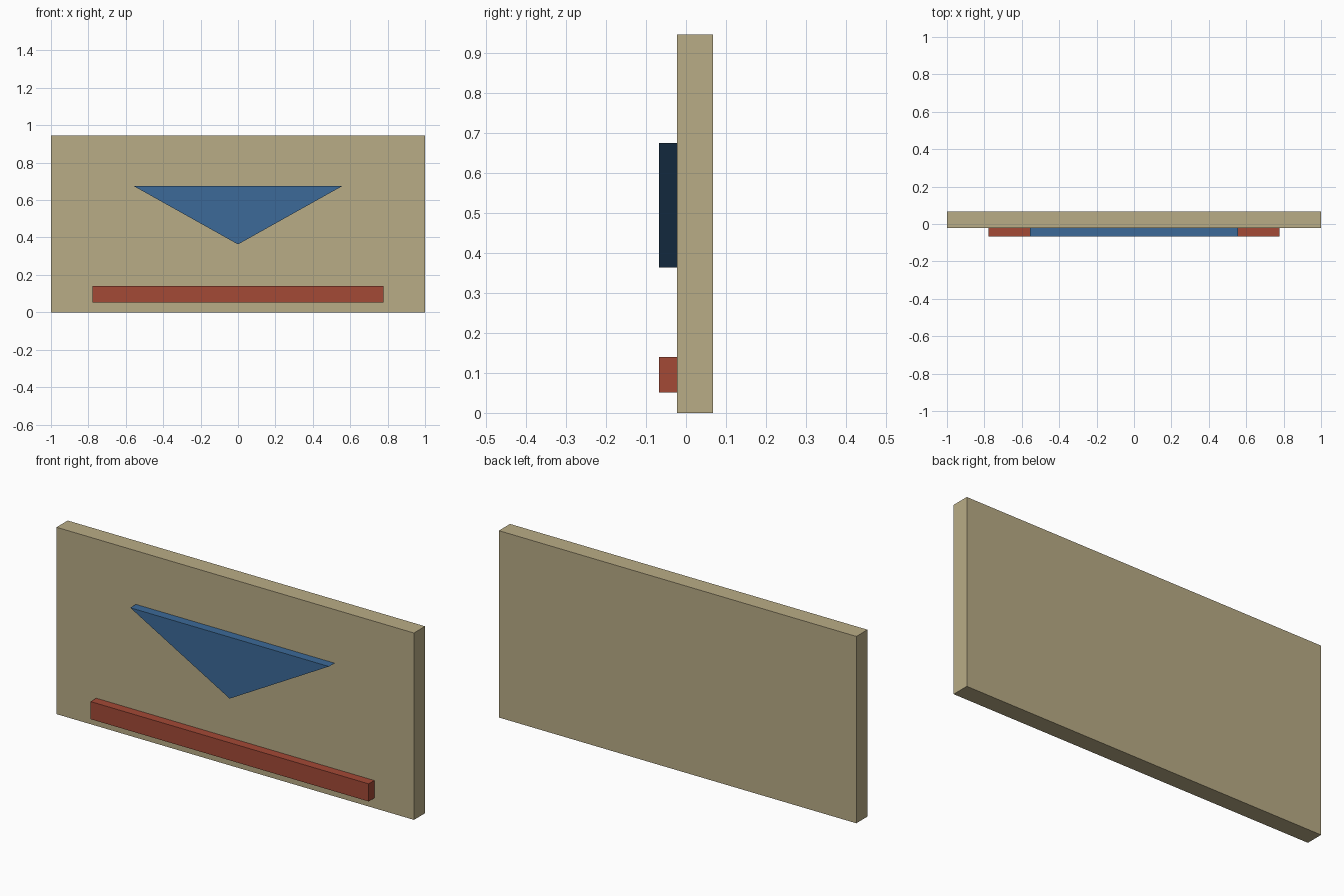
import bpy
import bmesh

cube = bpy.data.objects.get("Cube")
if cube:
    bpy.data.objects.remove(cube, do_unlink=True)


def make_material(name, rgb):
    mat = bpy.data.materials.new(name)
    mat.use_nodes = True
    color = (*rgb, 1.0)
    mat.diffuse_color = color
    mat.node_tree.nodes["Principled BSDF"].inputs["Base Color"].default_value = color
    return mat


def extrude_profile(name, profile, y_front, y_back, mat):
    """Extrude a front-facing (x, z) outline from y_front to y_back."""
    bm = bmesh.new()
    face = bm.faces.new([bm.verts.new((x, y_front, z)) for x, z in profile])
    result = bmesh.ops.extrude_face_region(bm, geom=[face], use_keep_orig=True)
    moved = [g for g in result["geom"] if isinstance(g, bmesh.types.BMVert)]
    bmesh.ops.translate(bm, verts=moved, vec=(0, y_back - y_front, 0))
    bmesh.ops.recalc_face_normals(bm, faces=bm.faces[:])
    mesh = bpy.data.meshes.new(name)
    bm.to_mesh(mesh)
    bm.free()
    mesh.materials.append(mat)
    obj = bpy.data.objects.new(name, mesh)
    bpy.context.collection.objects.link(obj)
    return obj


def rectangle(half_width, bottom, top):
    return [(-half_width, bottom), (half_width, bottom),
            (half_width, top), (-half_width, top)]


tan = make_material("tan", (0.485, 0.413, 0.238))
blue = make_material("blue", (0.045, 0.144, 0.314))
red = make_material("brick_red", (0.366, 0.067, 0.037))

FRONT, BOARD_FRONT, BACK = -0.067, -0.022, 0.067

# Upright board
extrude_profile("board", rectangle(1.0, 0.0, 0.945), BOARD_FRONT, BACK, tan)

# Downward-pointing triangle on the front
triangle = [(0, 0.363), (0.556, 0.674), (-0.556, 0.674)]
extrude_profile("triangle", triangle, FRONT, BOARD_FRONT, blue)

# Ledge bar along the lower front
extrude_profile("lower_bar", rectangle(0.778, 0.051, 0.14), FRONT, BOARD_FRONT, red)
